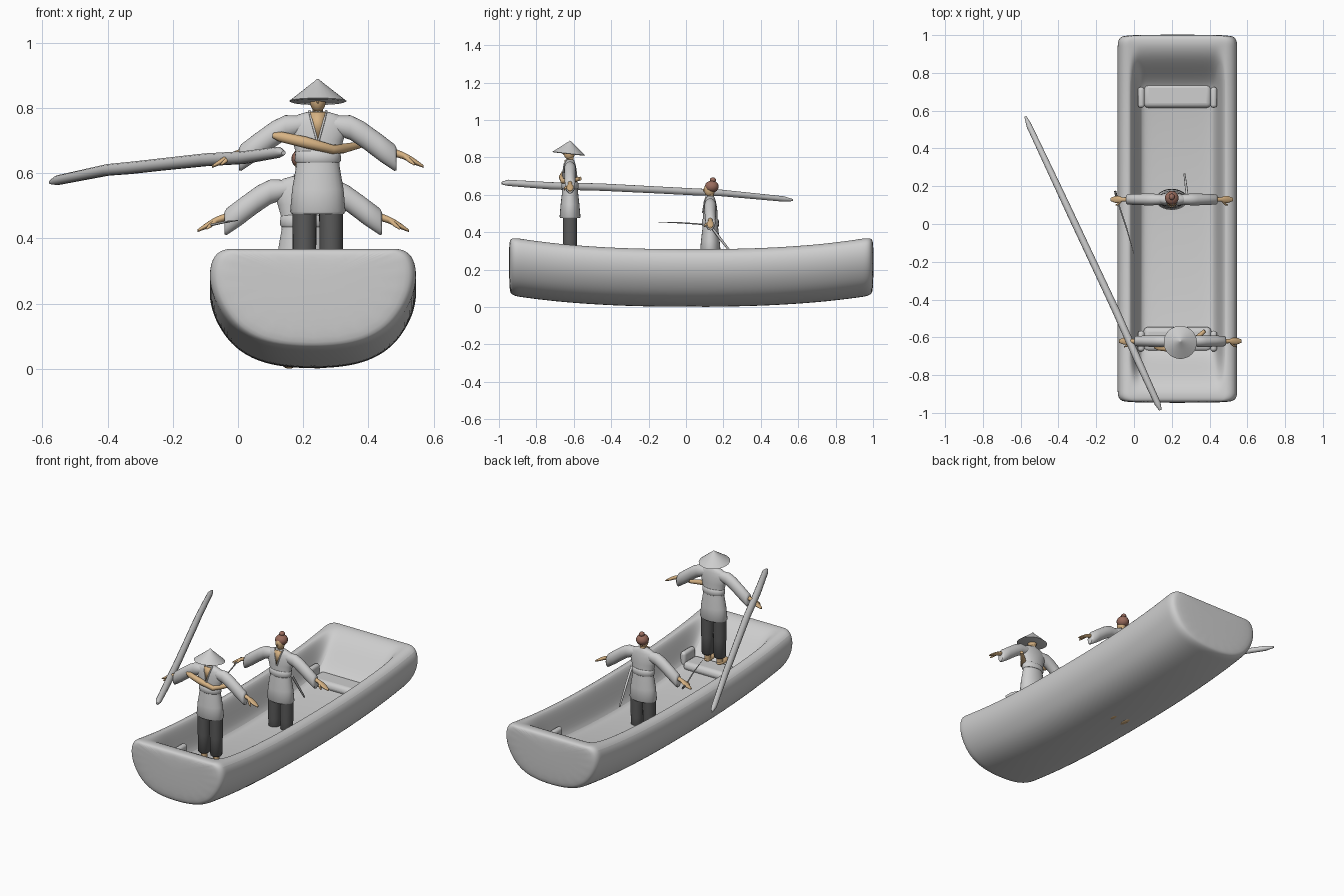
import bpy, bmesh, math
from mathutils import Vector

if "Cube" in bpy.data.objects:
    bpy.data.objects.remove(bpy.data.objects["Cube"])


def material(name, rgb):
    m = bpy.data.materials.new(name)
    m.use_nodes = True
    m.diffuse_color = (*rgb, 1)
    node = next(n for n in m.node_tree.nodes if n.type == 'BSDF_PRINCIPLED')
    node.inputs["Base Color"].default_value = (*rgb, 1)
    return m


GREY = material("light_grey", (0.62, 0.62, 0.62))
DARK = material("dark_grey", (0.105, 0.105, 0.105))
SKIN = material("skin_tan", (0.68, 0.45, 0.23))
HAIR = material("red_brown_hair", (0.32, 0.15, 0.11))
parts = []


def finish(name, bm, mat, loc=(0, 0, 0)):
    bmesh.ops.recalc_face_normals(bm, faces=bm.faces)
    me = bpy.data.meshes.new(name)
    bm.to_mesh(me)
    bm.free()
    me.materials.append(mat)
    ob = bpy.data.objects.new(name, me)
    ob.location = loc
    bpy.context.collection.objects.link(ob)
    parts.append(ob)
    return ob


def skin(name, rings, mat, loc=(0, 0, 0)):
    """Join closed rings of points into a capped surface."""
    bm = bmesh.new()
    rows = [[bm.verts.new(p) for p in r] for r in rings]
    n = len(rows[0])
    for a, b in zip(rows, rows[1:]):
        for i in range(n):
            j = (i + 1) % n
            bm.faces.new((a[i], a[j], b[j], b[i]))
    bm.faces.new(rows[0])
    bm.faces.new(rows[-1])
    return finish(name, bm, mat, loc)


def oval(c, u, v, n=24):
    angles = [math.tau * i / n for i in range(n)]
    return [Vector(c) + u * math.cos(a) + v * math.sin(a) for a in angles]


def upright(name, rings, mat, loc, x=0, y=0):
    """Stack of horizontal ovals: (z, x radius, y radius)."""
    return skin(name, [oval((x, y, z), Vector((a, 0, 0)), Vector((0, b, 0)))
                       for z, a, b in rings], mat, loc)


def sideways(name, rings, mat, loc, s):
    """Row of ovals facing x: (x, z, y radius, z radius)."""
    return skin(name, [oval((s * x, 0, z), Vector((0, a, 0)), Vector((0, 0, b)))
                       for x, z, a, b in rings], mat, loc)


def tube(name, pts, radii, mat, loc=(0, 0, 0), n=12):
    pts = [Vector(p) for p in pts]
    rings = []
    for i, (p, r) in enumerate(zip(pts, radii)):
        d = pts[min(i + 1, len(pts) - 1)] - pts[max(i - 1, 0)]
        u = d.orthogonal().normalized() if i == 0 else (u - u.project(d)).normalized()
        rings.append(oval(p, u * r, d.cross(u).normalized() * r, n))
    return skin(name, rings, mat, loc)


def ball(name, c, scale, mat, loc):
    bm = bmesh.new()
    bmesh.ops.create_uvsphere(bm, u_segments=20, v_segments=12, radius=1)
    for v in bm.verts:
        v.co = Vector(a * b for a, b in zip(v.co, scale)) + Vector(c)
    return finish(name, bm, mat, loc)


def box(name, c, size, mat, bevel):
    bm = bmesh.new()
    bmesh.ops.create_cube(bm, size=1)
    for v in bm.verts:
        v.co = Vector(a * b for a, b in zip(v.co, size))
    ob = finish(name, bm, mat, c)
    mod = ob.modifiers.new("round", 'BEVEL')
    mod.width, mod.segments = bevel, 4
    return ob


# Boat hull: one closed section swept from end to end
CX, CY, HALF = 0.23, 0.028, 0.975
OUTER = [(0, 0), (0.09, 0.015), (0.17, 0.07), (0.24, 0.2), (0.285, 0.39),
         (0.312, 0.58), (0.32, 0.78), (0.305, 0.95), (0.27, 1.0)]


def hull_ring(t):
    k = abs(t) ** 2.5
    low, top = 0.062 * k, 0.31 + 0.065 * k
    e = min(max((abs(t) - 0.68) / 0.25, 0), 1)
    e = e * e * (3 - 2 * e)
    floor = (0.113 + 0.09 * t * t) * (1 - e) + top * e
    half = [(w, low + h * (top - low)) for w, h in OUTER]
    half += [(0.25, top)]
    half += [(w, floor + f * (top - floor))
             for w, f in ((0.235, 0.85), (0.215, 0.4), (0.195, 0.03), (0.15, 0), (0, 0))]
    # Round the corners near both ends
    d, r = (1 - abs(t)) * HALF, 0.045
    inset = r - math.sqrt(r * r - (r - d) ** 2) if d < r else 0
    s, mid = 1 - inset / 0.32, (low + top) / 2
    half = [(w * s, mid + (z - mid) * s) for w, z in half]
    ring = half + [(-w, z) for w, z in half[-2:0:-1]]
    return [(CX + w, CY + HALF * t, z) for w, z in ring]


side = [0.15, 0.3, 0.45, 0.6, 0.7, 0.76, 0.82, 0.88, 0.93, 0.96, 0.985, 1]
stations = [-t for t in reversed(side)] + [0] + side
hull = skin("boat_hull", [hull_ring(t) for t in stations], GREY)
hull.modifiers.new("smooth", 'SUBSURF').levels = 2
hull.modifiers["smooth"].render_levels = 2

# Rounded seats with upright end supports against the hull sides
for label, y in (("front", -0.61), ("back", 0.68)):
    box(label + "_seat", (CX, y, 0.16), (0.36, 0.13, 0.055), GREY, 0.026)
    for name, s in (("left", 1), ("right", -1)):
        box(f"{label}_seat_{name}_support", (CX + s * 0.192, y - 0.01, 0.185),
            (0.035, 0.11, 0.1), GREY, 0.016)

# Long punting pole
tube("pole", [(-0.575, 0.57, 0.572), (-0.555, 0.52, 0.578), (-0.4, 0.19, 0.61),
              (-0.33, 0.04, 0.616), (-0.25, -0.13, 0.625), (-0.1, -0.45, 0.641),
              (0.02, -0.72, 0.648), (0.125, -0.95, 0.664), (0.14, -0.985, 0.662)],
     [0.006, 0.015, 0.018, 0.019, 0.019, 0.02, 0.02, 0.017, 0.007], GREY)


def figure(who, loc):
    # Robe, belt and neckline
    upright(who + "_robe", [(0.475, 0.08, 0.052), (0.482, 0.085, 0.056), (0.55, 0.079, 0.05),
                            (0.62, 0.067, 0.042), (0.65, 0.064, 0.038), (0.7, 0.078, 0.039),
                            (0.74, 0.092, 0.034), (0.765, 0.085, 0.029), (0.78, 0.06, 0.024),
                            (0.79, 0.025, 0.018)], GREY, loc)
    upright(who + "_belt", [(0.632, 0.066, 0.042), (0.638, 0.071, 0.046),
                            (0.662, 0.07, 0.045), (0.668, 0.065, 0.04)], GREY, loc)
    bm = bmesh.new()
    bm.faces.new([bm.verts.new(p) for p in
                  ((-0.024, -0.028, 0.788), (0.024, -0.028, 0.788), (0, -0.043, 0.702))])
    plate = finish(who + "_bare_chest", bm, SKIN, loc)
    plate.modifiers.new("thick", 'SOLIDIFY').thickness = 0.004
    # Head and neck
    upright(who + "_neck", [(0.76, 0.017, 0.017), (0.815, 0.015, 0.016)], SKIN, loc, y=0.002)
    ball(who + "_head", (0, -0.004, 0.825), (0.025, 0.03, 0.038), SKIN, loc)
    ball(who + "_nose", (0, -0.034, 0.822), (0.004, 0.006, 0.008), SKIN, loc)
    for name, s in (("left", 1), ("right", -1)):
        tube(f"{who}_{name}_collar", [(s * 0.026, -0.014, 0.792), (s * 0.02, -0.031, 0.765),
                                      (s * 0.002, -0.041, 0.7)], [0.0035] * 3, GREY, loc, 8)
        # Wide sleeve, forearm and hand
        sideways(f"{who}_{name}_sleeve", [(0.05, 0.748, 0.026, 0.028), (0.1, 0.74, 0.031, 0.038),
                                          (0.14, 0.717, 0.031, 0.042), (0.19, 0.68, 0.029, 0.043),
                                          (0.235, 0.648, 0.027, 0.041), (0.242, 0.643, 0.02, 0.034)],
                 GREY, loc, s)
        sideways(f"{who}_{name}_hand", [(0.2, 0.675, 0.014, 0.014), (0.262, 0.654, 0.011, 0.011),
                                        (0.278, 0.646, 0.018, 0.011), (0.3, 0.634, 0.018, 0.009),
                                        (0.325, 0.62, 0.008, 0.004)], SKIN, loc, s)
        tube(f"{who}_{name}_thumb", [(s * 0.268, -0.008, 0.65), (s * 0.285, -0.026, 0.636),
                                     (s * 0.297, -0.03, 0.626)], [0.007, 0.006, 0.003], SKIN, loc, 8)
        # Trouser leg and foot
        upright(f"{who}_{name}_trouser", [(0.247, 0.029, 0.03), (0.252, 0.033, 0.035),
                                          (0.36, 0.036, 0.038), (0.5, 0.037, 0.038)],
                DARK, loc, x=s * 0.041)
        upright(f"{who}_{name}_ankle", [(0.205, 0.018, 0.02), (0.27, 0.019, 0.02)],
                SKIN, loc, x=s * 0.041)
        ball(f"{who}_{name}_foot", (s * 0.043, -0.025, 0.213), (0.022, 0.05, 0.016), SKIN, loc)


# Boatman in front with a tilted cone hat
boatman = (0.245, -0.62, 0)
figure("boatman", boatman)
hat_profile = [(0, 0.08), (0.003, 0.088), (0.036, 0.046), (0.066, 0.008), (0.071, 0.003)]
tube("boatman_hat", [(0, -0.007 + 0.11 * h, 0.818 + h) for h, _ in hat_profile],
     [r for _, r in hat_profile], GREY, boatman, 28)
tube("boatman_crossed_arm", [(-0.138, -0.03, 0.716), (-0.115, -0.034, 0.712), (-0.04, -0.042, 0.695),
                             (0.045, -0.038, 0.673), (0.075, 0.005, 0.675), (0.13, 0.055, 0.687)],
     [0.008, 0.016, 0.018, 0.014, 0.015, 0.01], SKIN, boatman)

# Passenger amidships with a topknot
passenger = (0.2, 0.13, -0.197)
figure("passenger", passenger)
ball("passenger_hair", (0, 0.008, 0.841), (0.036, 0.037, 0.032), HAIR, passenger)
ball("passenger_topknot", (0, 0.014, 0.876), (0.016, 0.017, 0.014), HAIR, passenger)

# Drawn sword and its empty scabbard
tube("sword_blade", [(-0.087, 0.12, 0.44), (-0.04, -0.02, 0.45), (0.0, -0.16, 0.455)],
     [0.004, 0.0035, 0.001], GREY, n=8)
tube("sword_grip", [(-0.1, 0.175, 0.437), (-0.087, 0.12, 0.44)], [0.006, 0.006], DARK, n=8)
tube("scabbard", [(0.285, 0.12, 0.45), (0.278, 0.18, 0.37), (0.267, 0.265, 0.26)],
     [0.007, 0.007, 0.005], GREY, n=8)

# Smooth shading with sharp edges kept
for ob in parts:
    ob.select_set(True)
bpy.context.view_layer.objects.active = hull
bpy.ops.object.shade_smooth_by_angle(angle=math.radians(50))
